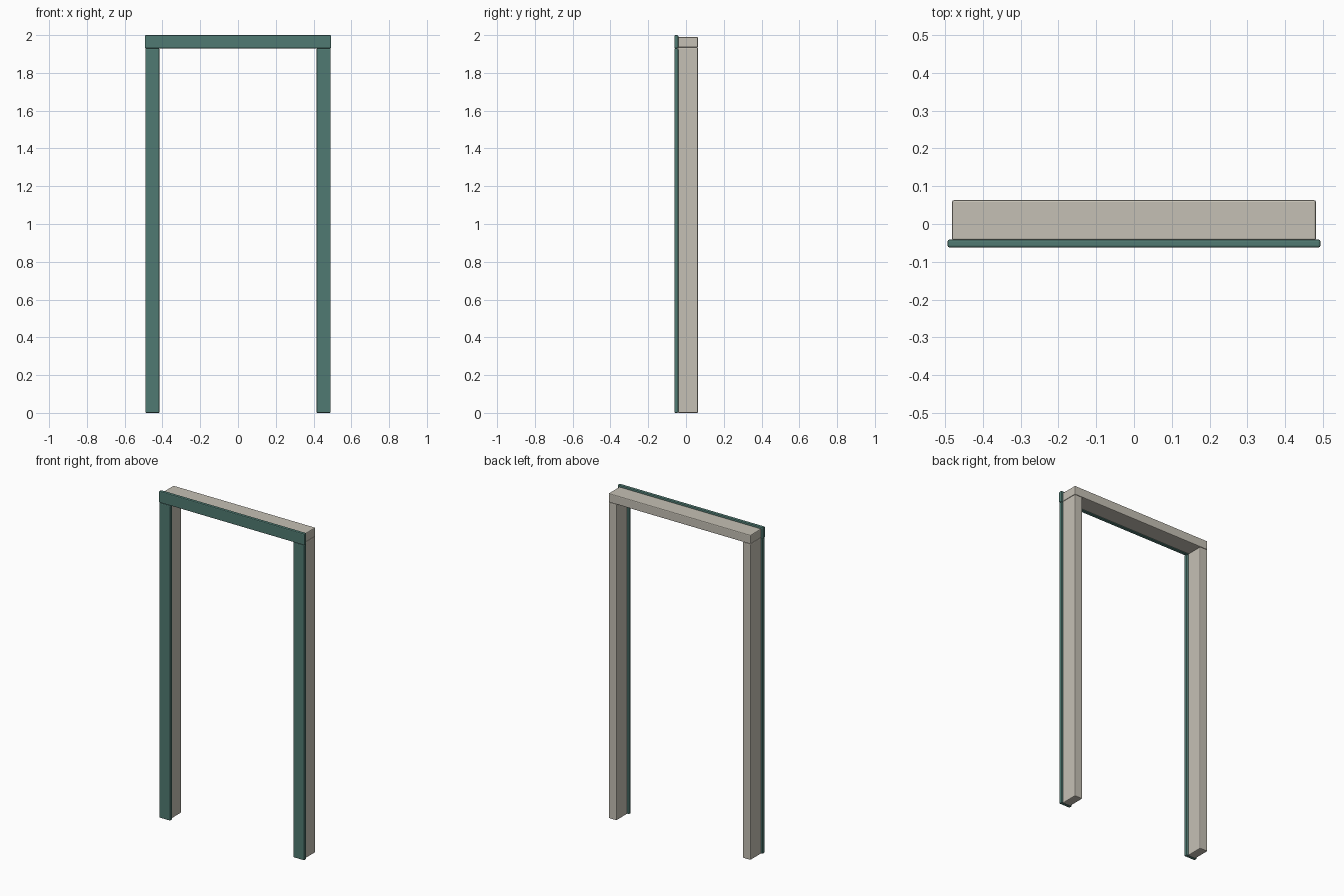
import bpy

default = bpy.data.objects.get("Cube")
if default:
    bpy.data.objects.remove(default, do_unlink=True)


def make_material(name, colour):
    mat = bpy.data.materials.new(name)
    mat.use_nodes = True
    mat.diffuse_color = (*colour, 1)
    mat.node_tree.nodes["Principled BSDF"].inputs["Base Color"].default_value = (*colour, 1)
    return mat


def box(name, low, high, mat, bevel=0.005):
    """Bevelled box between two opposite corners."""
    centre = [(a + b) / 2 for a, b in zip(low, high)]
    bpy.ops.mesh.primitive_cube_add(size=1, location=centre)
    obj = bpy.context.object
    obj.name = name
    obj.scale = [b - a for a, b in zip(low, high)]
    bpy.ops.object.transform_apply(location=False, rotation=False, scale=True)
    mod = obj.modifiers.new("Bevel", "BEVEL")
    mod.width = bevel
    mod.segments = 2
    obj.data.materials.append(mat)
    return obj


teal = make_material("teal paint", (0.08, 0.195, 0.168))
cream = make_material("warm grey paint", (0.56, 0.53, 0.46))

front, trim_back, jamb_front, back = -0.062, -0.041, -0.043, 0.063
join = 1.935     # height where jambs meet the header
trim_join = 1.93  # height where side casings meet the head casing

# Posts and their front casings, one pair per side
for side, s in (("left", 1), ("right", -1)):
    x0, x1 = sorted((0.427 * s, 0.481 * s))
    box(side + "_jamb", (x0, jamb_front, 0), (x1, back, join), cream)
    x0, x1 = sorted((0.416 * s, 0.491 * s))
    box(side + "_casing", (x0, front, 0), (x1, trim_back, trim_join), teal)

# Header and its front casing
box("header", (-0.481, jamb_front, join), (0.481, back, 1.99), cream)
box("head_casing", (-0.493, front, trim_join), (0.493, trim_back, 2), teal)
